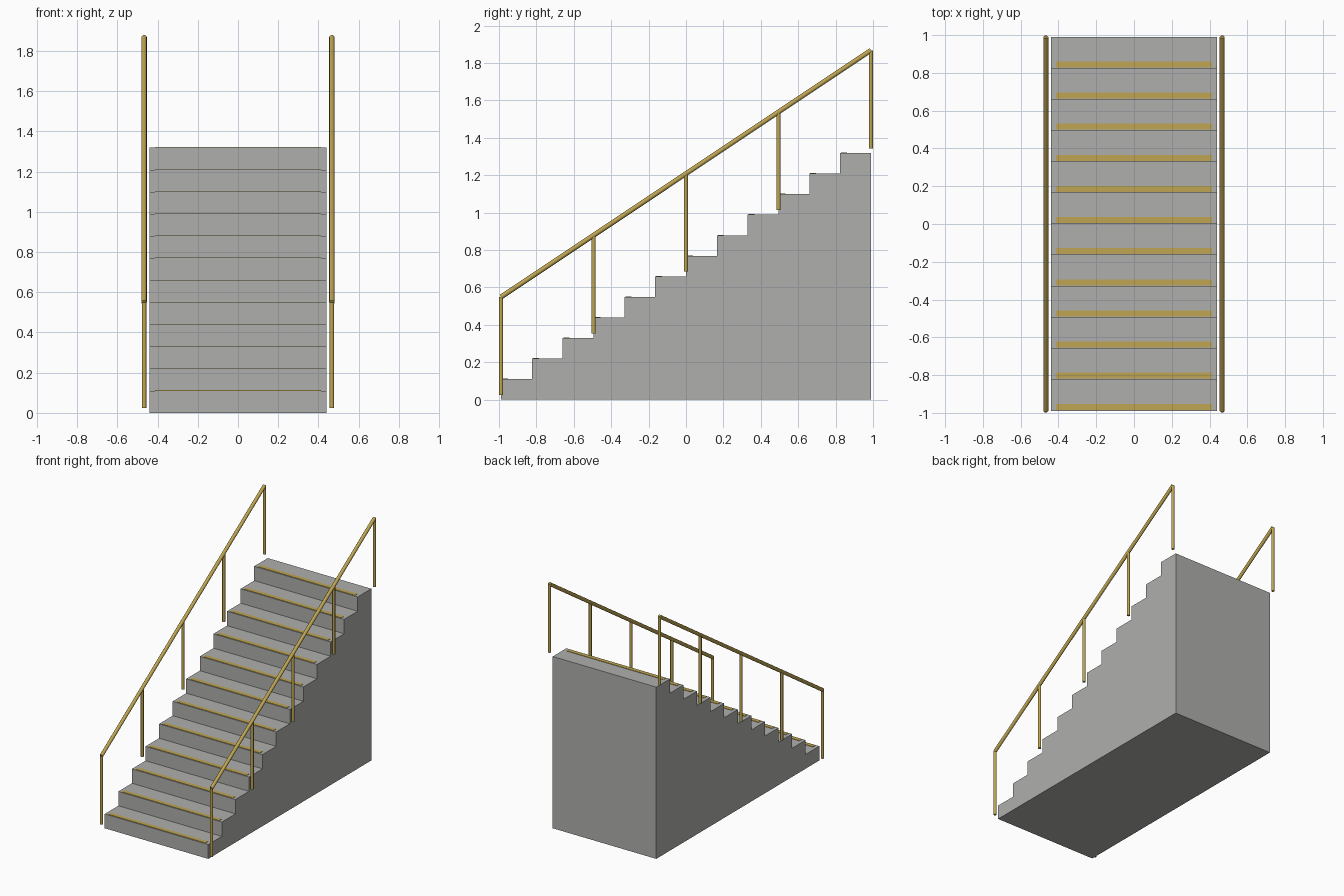
import bpy, bmesh, math
from mathutils import Vector

if "Cube" in bpy.data.objects:
    bpy.data.objects.remove(bpy.data.objects["Cube"])

STEPS, TREAD, RISE = 12, 0.1648, 0.1099
HALF_W = 0.4396
Y0 = -STEPS * TREAD / 2


def material(name, rgb):
    m = bpy.data.materials.new(name)
    m.diffuse_color = (*rgb, 1)
    m.use_nodes = True
    m.node_tree.nodes["Principled BSDF"].inputs["Base Color"].default_value = m.diffuse_color
    return m


concrete = material("concrete grey", (0.43, 0.43, 0.42))
gold = material("muted gold", (0.52, 0.38, 0.085))


def make_object(name, bm, mat):
    bmesh.ops.recalc_face_normals(bm, faces=bm.faces)
    me = bpy.data.meshes.new(name)
    bm.to_mesh(me)
    bm.free()
    me.materials.append(mat)
    ob = bpy.data.objects.new(name, me)
    bpy.context.collection.objects.link(ob)
    return ob


def tube(name, a, b, radius):
    a, b = Vector(a), Vector(b)
    bpy.ops.mesh.primitive_cylinder_add(vertices=12, radius=radius,
                                        depth=(b - a).length, location=(a + b) / 2)
    ob = bpy.context.object
    ob.name = name
    ob.rotation_euler = (b - a).to_track_quat('Z', 'Y').to_euler()
    ob.data.materials.append(gold)
    bpy.ops.object.shade_smooth_by_angle(angle=math.radians(40))


# Solid stair block: stepped side profile extruded across the width
profile = [(Y0, 0)]
for i in range(STEPS):
    profile += [(Y0 + i * TREAD, (i + 1) * RISE), (Y0 + (i + 1) * TREAD, (i + 1) * RISE)]
profile.append((-Y0, 0))
bm = bmesh.new()
face = bm.faces.new([bm.verts.new((-HALF_W, y, z)) for y, z in profile])
ext = bmesh.ops.extrude_face_region(bm, geom=[face])
bmesh.ops.translate(bm, vec=(2 * HALF_W, 0, 0),
                    verts=[v for v in ext["geom"] if isinstance(v, bmesh.types.BMVert)])
make_object("stair_block", bm, concrete)

# Thin grip strip near the nose of every tread
for i in range(STEPS):
    bm = bmesh.new()
    bmesh.ops.create_cube(bm, size=1)
    bmesh.ops.scale(bm, vec=(0.824, 0.032, 0.0055), verts=bm.verts)
    bmesh.ops.translate(bm, vec=(0, Y0 + i * TREAD + 0.021, (i + 1) * RISE), verts=bm.verts)
    make_object(f"grip_strip_{i + 1}", bm, gold)

# Sloped handrails with five posts on each side
TOP = STEPS * RISE
for side, x in (("left", -0.467), ("right", 0.467)):
    tube(f"{side}_handrail", (x, Y0, 0.5495), (x, -Y0, 0.5495 + TOP), 0.0132)
    for k in range(5):
        t = k / 4
        y = Y0 * (1 - 2 * t)
        tube(f"{side}_post_{k + 1}", (x, y, 0.025 + TOP * t), (x, y, 0.5495 + TOP * t), 0.011)
